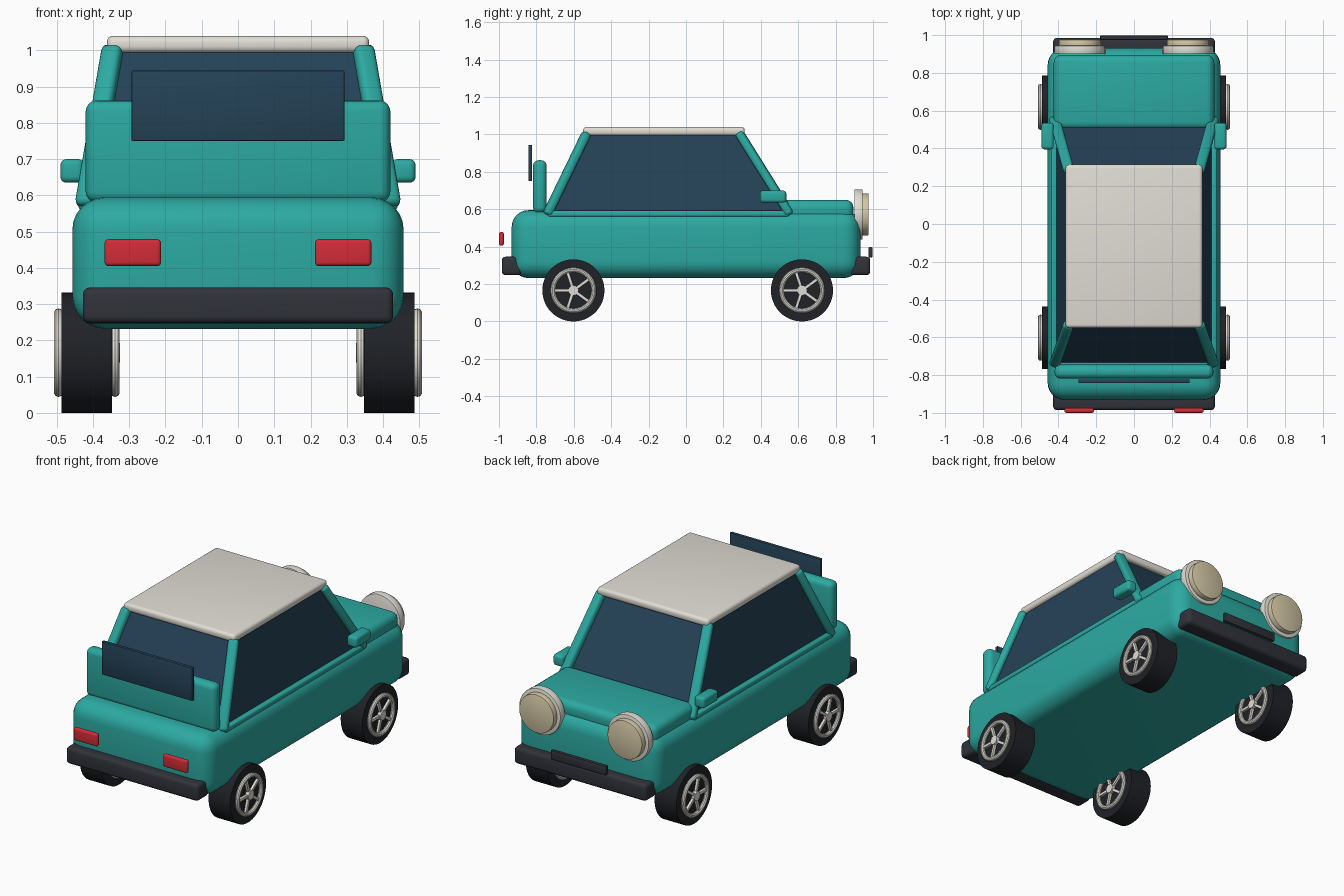
import bpy, bmesh, math
from mathutils import Vector, Matrix

if "Cube" in bpy.data.objects:
    bpy.data.objects.remove(bpy.data.objects["Cube"])


def material(name, rgb):
    m = bpy.data.materials.new(name)
    m.diffuse_color = (*rgb, 1)
    m.use_nodes = True
    m.node_tree.nodes["Principled BSDF"].inputs["Base Color"].default_value = m.diffuse_color
    return m


TEAL = material("teal_paint", (0.025, 0.40, 0.36))
CREAM = material("cream", (0.75, 0.73, 0.66))
GLASS = material("dark_glass", (0.018, 0.055, 0.095))
BLACK = material("black_rubber", (0.014, 0.016, 0.02))
TRIM = material("dark_trim", (0.03, 0.033, 0.042))
RED = material("red_lamp", (0.65, 0.025, 0.04))
LENS = material("lamp_lens", (0.66, 0.58, 0.38))


def finish(name, bm, mat, bevel=0, segments=4):
    bmesh.ops.recalc_face_normals(bm, faces=bm.faces)
    if bevel:
        bmesh.ops.bevel(bm, geom=bm.edges[:], offset=bevel, segments=segments,
                        profile=0.5, affect='EDGES', clamp_overlap=True)
    me = bpy.data.meshes.new(name)
    bm.to_mesh(me)
    bm.free()
    me.materials.append(mat)
    ob = bpy.data.objects.new(name, me)
    bpy.context.collection.objects.link(ob)
    bpy.ops.object.select_all(action='DESELECT')
    bpy.context.view_layer.objects.active = ob
    ob.select_set(True)
    bpy.ops.object.shade_smooth_by_angle(angle=math.radians(35))
    return ob


def box(name, x, y, z, mat, bevel=0, segments=4):
    """Box given by (min, max) ranges."""
    bm = bmesh.new()
    bmesh.ops.create_cube(bm, size=1)
    for v in bm.verts:
        v.co = [r[0] if c < 0 else r[1] for c, r in zip(v.co, (x, y, z))]
    return finish(name, bm, mat, bevel, segments)


def bar(name, a, b, w, d, mat, bevel):
    """Rounded bar between two points."""
    a, b = Vector(a), Vector(b)
    bm = bmesh.new()
    bmesh.ops.create_cube(bm, size=1)
    bm.transform(Matrix.Translation((a + b) / 2)
                 @ (b - a).to_track_quat('Z', 'Y').to_matrix().to_4x4()
                 @ Matrix.Diagonal((w, d, (b - a).length, 1)))
    return finish(name, bm, mat, bevel)


def cylinder(name, a, b, r, mat, sides=48, bevel=0):
    a, b = Vector(a), Vector(b)
    bm = bmesh.new()
    bmesh.ops.create_cone(bm, cap_ends=True, segments=sides, radius1=r, radius2=r,
                          depth=(b - a).length)
    if bevel:
        rims = [e for e in bm.edges if abs(e.verts[0].co.z - e.verts[1].co.z) < 1e-5]
        bmesh.ops.bevel(bm, geom=rims, offset=bevel, segments=2, profile=0.5, affect='EDGES')
    bm.transform(Matrix.Translation((a + b) / 2)
                 @ (b - a).to_track_quat('Z', 'Y').to_matrix().to_4x4())
    return finish(name, bm, mat)


def ring(name, centre, major, minor, mat, n=48, m=10):
    """Torus around the x axis."""
    bm = bmesh.new()
    c = Vector(centre)
    rows = []
    for i in range(n):
        t = 2 * math.pi * i / n
        row = []
        for j in range(m):
            p = 2 * math.pi * j / m
            r = major + minor * math.cos(p)
            row.append(bm.verts.new(c + Vector((minor * math.sin(p), r * math.cos(t), r * math.sin(t)))))
        rows.append(row)
    for i in range(n):
        for j in range(m):
            k, l = (i + 1) % n, (j + 1) % m
            bm.faces.new((rows[i][j], rows[k][j], rows[k][l], rows[i][l]))
    return finish(name, bm, mat)


# Lower body and hood
box("body", (-0.457, 0.457), (-0.932, 0.932), (0.232, 0.595), TEAL, 0.09, 6)
box("hood", (-0.425, 0.425), (0.50, 0.895), (0.54, 0.65), TEAL, 0.04)

# Tapered glass cabin
bm = bmesh.new()
bmesh.ops.create_cube(bm, size=1)
for v in bm.verts:
    top = v.co.z > 0
    hx, back, front, z = (0.345, -0.53, 0.28, 1.005) if top else (0.415, -0.745, 0.55, 0.57)
    v.co = (math.copysign(hx, v.co.x), front if v.co.y > 0 else back, z)
finish("cabin_glass", bm, GLASS)

box("roof", (-0.362, 0.362), (-0.55, 0.314), (0.993, 1.04), CREAM, 0.018)

# Tailgate and rear window
box("tailgate", (-0.42, 0.42), (-0.818, -0.745), (0.58, 0.862), TEAL, 0.03)
box("rear_window", (-0.294, 0.294), (-0.843, -0.823), (0.75, 0.944), GLASS, 0.004, 2)

# Bumpers and plate
box("rear_bumper", (-0.428, 0.428), (-0.985, -0.88), (0.247, 0.346), TRIM, 0.02)
box("front_bumper", (-0.428, 0.428), (0.88, 0.985), (0.247, 0.346), TRIM, 0.02)
box("front_plate", (-0.18, 0.18), (0.975, 0.998), (0.342, 0.397), TRIM, 0.006, 2)

for s, side in ((-1, "left"), (1, "right")):
    def span(a, b):
        return tuple(sorted((s * a, s * b)))

    # Pillars and belt rail
    bar(f"front_pillar_{side}", (s * 0.421, 0.558, 0.57), (s * 0.345, 0.283, 1.01), 0.058, 0.046, TEAL, 0.018)
    bar(f"rear_pillar_{side}", (s * 0.421, -0.743, 0.57), (s * 0.345, -0.53, 1.01), 0.058, 0.046, TEAL, 0.018)
    box(f"belt_rail_{side}", span(0.405, 0.44), (-0.74, 0.55), (0.56, 0.592), TEAL, 0.01, 3)

    # Mirrors and lamps
    box(f"mirror_{side}", span(0.425, 0.49), (0.395, 0.536), (0.635, 0.70), TEAL, 0.017)
    box(f"tail_light_{side}", span(0.212, 0.368), (-1.0, -0.974), (0.405, 0.479), RED, 0.011)
    x = s * 0.286
    cylinder(f"headlight_rim_{side}", (x, 0.90, 0.572), (x, 0.944, 0.572), 0.134, CREAM, bevel=0.004)
    cylinder(f"headlight_lens_{side}", (x, 0.93, 0.572), (x, 0.976, 0.572), 0.112, LENS, bevel=0.004)

    # Wheels, with a spoked rim on both faces
    for y, end in ((-0.602, "rear"), (0.62, "front")):
        tag, zc = f"{end}_{side}", 0.166
        cylinder(f"tyre_{tag}", (s * 0.347, y, zc), (s * 0.487, y, zc), 0.166, BLACK)
        for face, xf, d in (("outer", 0.487, 1), ("inner", 0.347, -1)):
            ring(f"rim_{tag}_{face}", (s * (xf + d * 0.008), y, zc), 0.109, 0.013, CREAM)
            cylinder(f"hub_{tag}_{face}", (s * (xf - d * 0.01), y, zc),
                     (s * (xf + d * 0.021), y, zc), 0.027, CREAM, 20)
            xs = s * (xf + d * 0.006)
            for k in range(5):
                a = math.pi + k * math.tau / 5
                c, n = math.cos(a), math.sin(a)
                bar(f"spoke_{tag}_{face}_{k}", (xs, y + 0.015 * c, zc + 0.015 * n),
                    (xs, y + 0.108 * c, zc + 0.108 * n), 0.017, 0.017, CREAM, 0.003)
